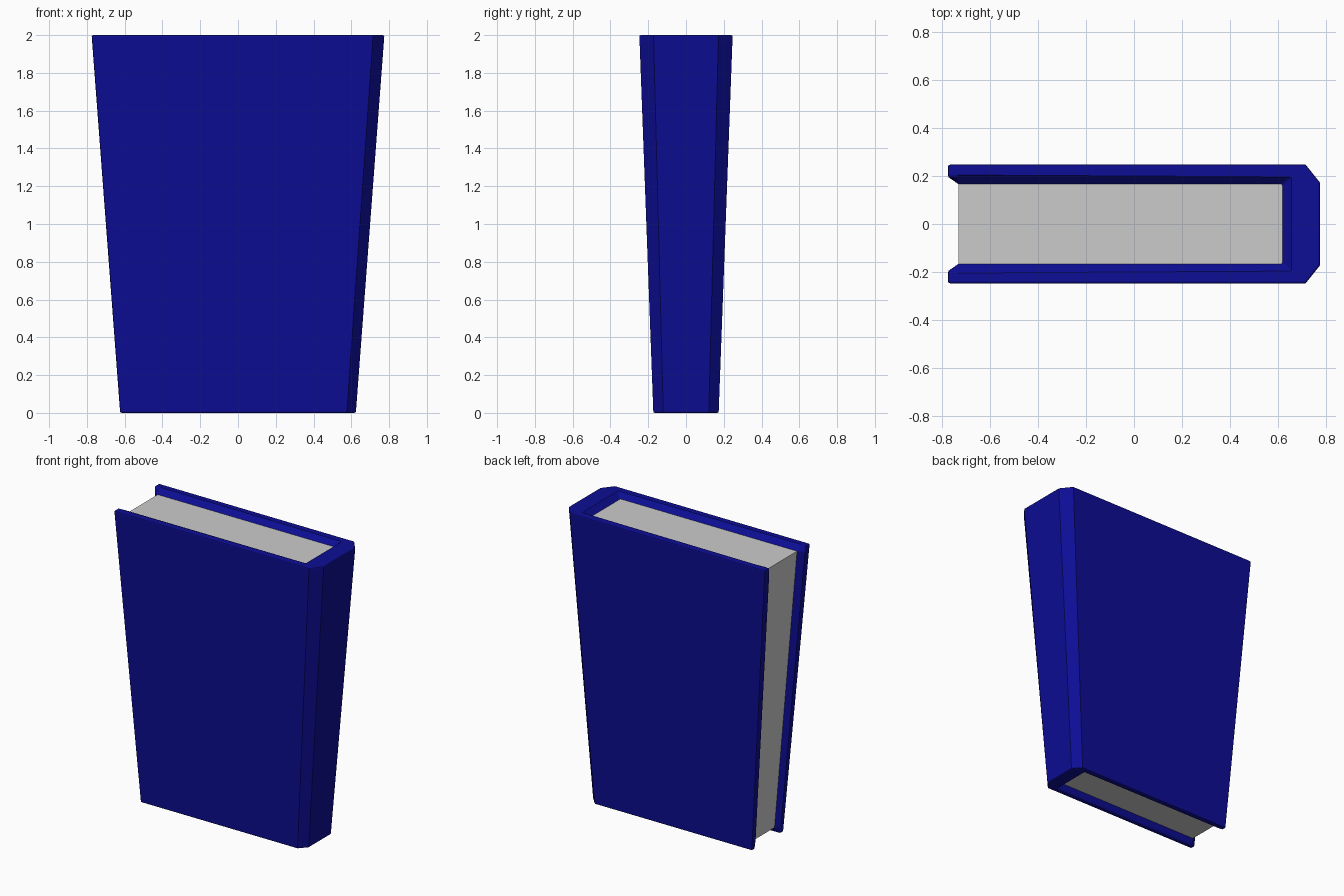
import bpy, bmesh, math

if "Cube" in bpy.data.objects:
    bpy.data.objects.remove(bpy.data.objects["Cube"])

H = 2.0


def taper(x, y, z):
    t = z / H
    return (x * (0.805 + 0.195 * t), y * (0.70 + 0.30 * t), z)


def loft(name, levels, color=None):
    """Skin a stack of (z, outline) sections, tapered towards the ground."""
    bm = bmesh.new()
    rings = [[bm.verts.new(taper(x, y, z)) for x, y in pts] for z, pts in levels]
    n = len(rings[0])
    for a, b in zip(rings, rings[1:]):
        for i in range(n):
            j = (i + 1) % n
            bm.faces.new((a[i], a[j], b[j], b[i]))
    bm.faces.new(rings[0][::-1])
    bm.faces.new(rings[-1])
    bmesh.ops.recalc_face_normals(bm, faces=bm.faces)
    me = bpy.data.meshes.new(name)
    bm.to_mesh(me)
    bm.free()
    ob = bpy.data.objects.new(name, me)
    bpy.context.collection.objects.link(ob)
    if color:
        mat = bpy.data.materials.new(name + "_color")
        mat.diffuse_color = color
        mat.use_nodes = True
        mat.node_tree.nodes["Principled BSDF"].inputs["Base Color"].default_value = mat.diffuse_color
        me.materials.append(mat)
    return ob


def cover_outline(xi, yi):
    """U-shaped section: chamfered spine at +x, open fore edge at -x."""
    half = [(0.775, 0.172), (0.715, 0.247), (-0.775, 0.247),
            (-0.775, 0.196), (-0.735, yi), (xi, yi)]
    return half + [(x, -y) for x, y in reversed(half)]


# Cover: the inside edges slope from the rim in to the page block
rim = cover_outline(0.655, 0.196)
inner = cover_outline(0.62, 0.168)
cover = loft("cover", [(0, rim), (0.04, inner), (1.965, inner), (H, rim)],
             (0.004, 0.004, 0.30, 1))
bev = cover.modifiers.new("soft_edges", 'BEVEL')
bev.width = 0.008
bev.segments = 2
bev.limit_method = 'ANGLE'
bev.angle_limit = math.radians(60)

# Page block, recessed on three sides
page = [(-0.733, -0.169), (0.622, -0.169), (0.622, 0.169), (-0.733, 0.169)]
loft("pages", [(0.04, page), (1.965, page)])
